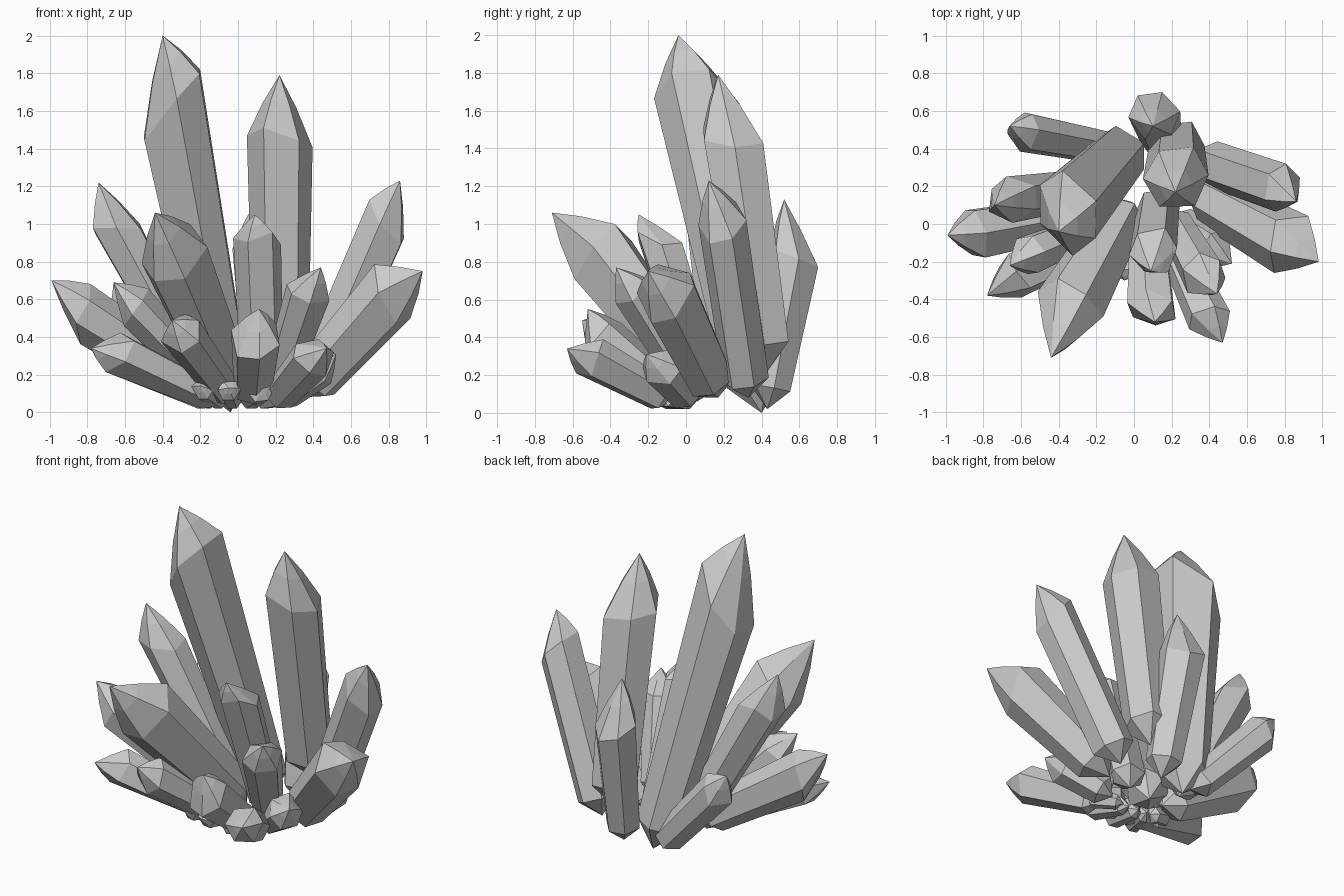
import bpy, bmesh, math, random
from mathutils import Vector

if "Cube" in bpy.data.objects:
    bpy.data.objects.remove(bpy.data.objects["Cube"])

random.seed(4)


def crystal(name, base, shoulder, tip, r, base_ratio=0.7, tilt=(0, 0, 0), twist=0.0, jitter=0.3):
    """Six-sided crystal: pointed root, widening shaft, uneven shoulder, faceted cap."""
    base, shoulder, tip, tilt = Vector(base), Vector(shoulder), Vector(tip), Vector(tilt)
    shaft = shoulder - base
    axis = shaft.normalized()
    rot = axis.to_track_quat('Z', 'Y')
    bm = bmesh.new()
    root_ring, mid_ring, cap_ring = [], [], []
    start = base + axis * min(r * 0.8, shaft.length * 0.22)
    for i in range(6):
        a = math.radians(60 * i + twist + random.uniform(-7, 7))
        spoke = rot @ Vector((math.cos(a), math.sin(a), 0))
        edge = spoke * r * random.uniform(0.95, 1.08)
        lift = axis * (tilt.dot(edge) + random.uniform(-jitter, jitter) * r)
        low = start + edge * base_ratio
        low.z = max(low.z, 0.02)
        high = shoulder + edge + lift
        root_ring.append(bm.verts.new(low))
        mid_ring.append(bm.verts.new(high))
        cap_ring.append(bm.verts.new(high.lerp(tip, 0.55) + spoke * r * 0.06))
    root = bm.verts.new(base)
    peak = bm.verts.new(tip)
    for i in range(6):
        j = (i + 1) % 6
        bm.faces.new((root, root_ring[j], root_ring[i]))
        for lo, hi in ((root_ring, mid_ring), (mid_ring, cap_ring)):
            bm.faces.new((lo[i], lo[j], hi[j], hi[i]))
        bm.faces.new((cap_ring[i], cap_ring[j], peak))
    bmesh.ops.recalc_face_normals(bm, faces=bm.faces)
    mesh = bpy.data.meshes.new(name)
    bm.to_mesh(mesh)
    bm.free()
    obj = bpy.data.objects.new(name, mesh)
    bpy.context.collection.objects.link(obj)
    return obj


# Two tall central crystals
crystal("tall_left_crystal", (-0.04, 0.40, 0.0), (-0.35, 0.06, 1.64), (-0.40, -0.04, 2.0), 0.21,
        0.72, tilt=(0.85, -0.1, 0), twist=15, jitter=0.1)
crystal("tall_right_crystal", (0.23, 0.43, 0.22), (0.225, 0.245, 1.45), (0.22, 0.17, 1.79), 0.175,
        0.85, tilt=(-0.2, -0.3, 0), twist=0, jitter=0.15)

# Medium crystals leaning outwards: name, base, shoulder, tip, radius, base ratio, tilt
medium = [
    ("back_crystal", (0.15, 0.43, 0.02), (0.11, 0.58, 0.83), (0.10, 0.52, 1.13), 0.14, 0.8, (0, 0, 0)),
    ("right_crystal", (0.38, 0.33, 0.08), (0.785, 0.19, 1.01), (0.86, 0.12, 1.23), 0.135, 0.95, (-0.4, 0, 0)),
    ("far_right_crystal", (0.33, 0.17, 0.08), (0.82, -0.10, 0.63), (0.98, -0.20, 0.75), 0.165, 0.8, (0, 0, 0.35)),
    ("left_crystal", (-0.18, 0.20, 0.12), (-0.65, 0.13, 0.99), (-0.74, 0.10, 1.22), 0.13, 0.8, (-0.4, 0, 0)),
    ("front_left_crystal", (-0.02, 0.12, 0.08), (-0.34, -0.45, 0.83), (-0.44, -0.71, 1.06), 0.195, 0.72, (0, 0, 0)),
    ("centre_crystal", (0.13, 0.12, 0.10), (0.10, -0.14, 0.91), (0.09, -0.25, 1.05), 0.12, 0.9, (0, -0.5, 0)),
    ("far_left_crystal", (-0.15, 0.08, 0.10), (-0.82, -0.04, 0.53), (-0.99, -0.06, 0.70), 0.145, 0.8, (0, 0, 0.3)),
    ("back_left_crystal", (-0.10, 0.40, 0.05), (-0.57, 0.49, 0.56), (-0.66, 0.52, 0.69), 0.11, 0.85, (0, 0, 0)),
]
for name, base, shoulder, tip, r, ratio, tilt in medium:
    crystal(name, base, shoulder, tip, r, ratio, tilt, random.uniform(0, 60))

# Short crystals around the front and sides
short = [
    ("front_crystal", (0.07, -0.04, 0.06), (0.09, -0.45, 0.39), (0.11, -0.52, 0.55), 0.135),
    ("front_right_crystal", (0.19, -0.06, 0.06), (0.40, -0.50, 0.30), (0.47, -0.63, 0.34), 0.115),
    ("upper_front_right_crystal", (0.20, 0.04, 0.12), (0.37, -0.27, 0.64), (0.44, -0.37, 0.77), 0.12),
    ("low_right_crystal", (0.20, 0.04, 0.05), (0.43, -0.12, 0.24), (0.52, -0.21, 0.31), 0.11),
    ("low_left_crystal", (-0.08, -0.04, 0.04), (-0.64, -0.28, 0.31), (-0.78, -0.38, 0.34), 0.12),
    ("upper_low_left_crystal", (-0.12, 0.02, 0.12), (-0.54, -0.16, 0.56), (-0.66, -0.22, 0.69), 0.11),
    ("under_front_left_crystal", (-0.03, -0.04, 0.06), (-0.29, -0.45, 0.41), (-0.35, -0.55, 0.49), 0.115),
]
for name, base, shoulder, tip, r in short:
    crystal(name, base, shoulder, tip, r, 0.78, twist=random.uniform(0, 60))

# Tiny nubs poking out at the foot
for i, (x, y, z, r) in enumerate([(-0.20, -0.27, 0.14, 0.06), (-0.05, -0.30, 0.13, 0.06),
                                  (0.13, -0.27, 0.13, 0.07), (0.25, -0.12, 0.09, 0.06),
                                  (-0.27, -0.05, 0.12, 0.06)]):
    tip = Vector((x, y, z))
    base = Vector((x * 0.4, 0.02, 0.05))
    crystal(f"foot_nub_{i + 1}", base, base.lerp(tip, 0.85), tip, r, 0.8)
